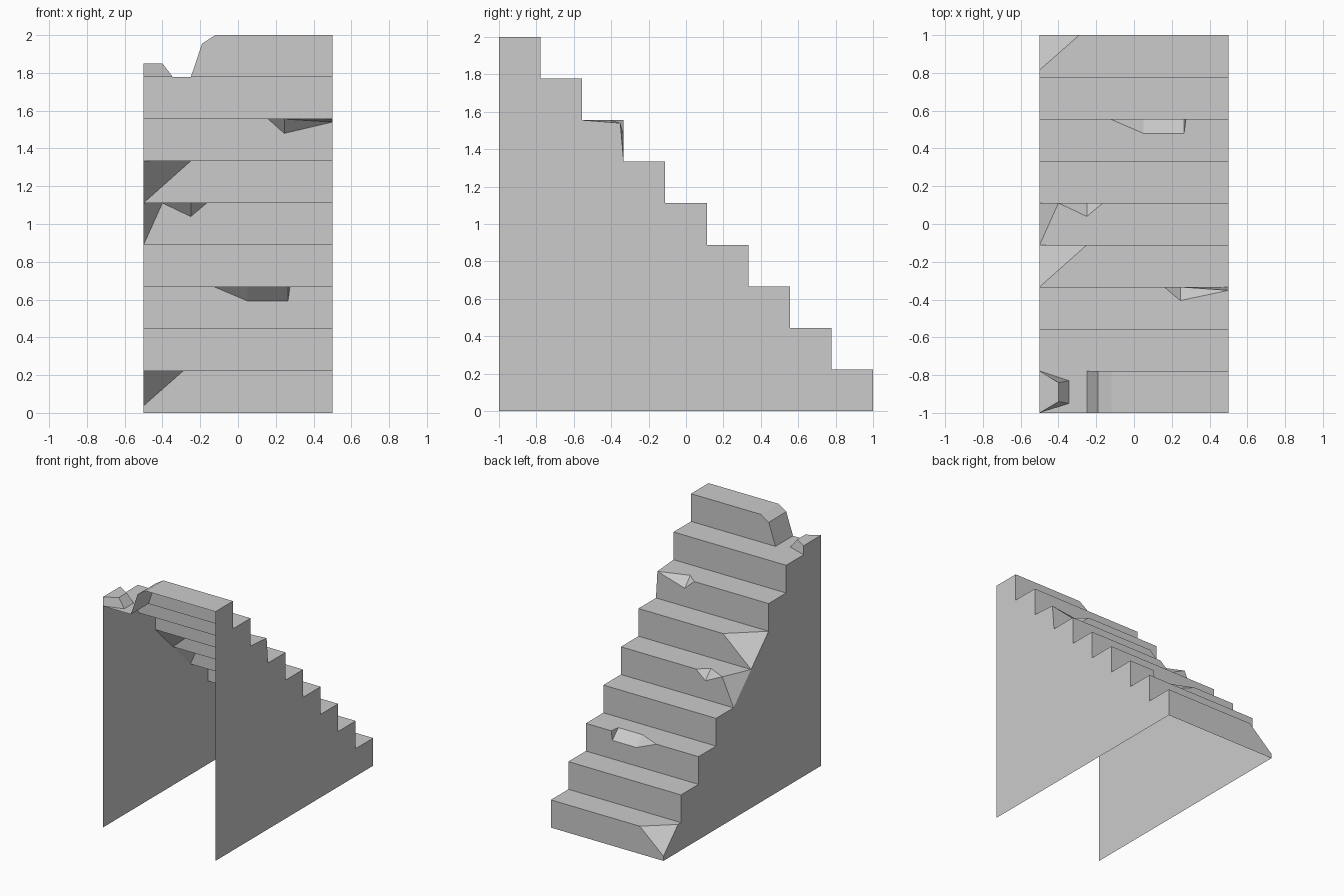
import bpy, bmesh
from mathutils import Vector

if "Cube" in bpy.data.objects:
    bpy.data.objects.remove(bpy.data.objects["Cube"])

N, W = 9, 0.5
S = 2 / N          # tread depth and riser height

# Damage along each step's edge: (x, cut into tread, cut down riser[, pinched])
CHIPS = {
    3: [(-W, 0, 0), (.16, 0, 0), (.245, .072, .076), (W, .018, .016, True)],
    4: [(-W, S, S), (-.25, 0, 0), (W, 0, 0)],
    5: [(-W, S, S), (-.4, 0, 0), (-.25, .071, .072), (-.165, 0, 0), (W, 0, 0)],
    7: [(-W, 0, 0), (-.125, 0, 0), (.05, .076, .074), (.265, .076, .074),
        (.275, 0, 0), (W, 0, 0)],
    9: [(-W, .185, .185), (-.29, 0, 0), (W, 0, 0)],
}
PLAIN = [(-W, 0, 0), (W, 0, 0)]


def face(bm, pts, out):
    """Polygon without repeated points, turned to look along 'out'."""
    clean = []
    for p in map(Vector, pts):
        if all((p - q).length > 1e-4 for q in clean):
            clean.append(p)
    if len(clean) < 3:
        return
    f = bm.faces.new([bm.verts.new(p) for p in clean])
    f.normal_update()
    if f.normal.dot(Vector(out)) < 0:
        f.normal_flip()


def finish(bm, name):
    bmesh.ops.remove_doubles(bm, verts=bm.verts[:], dist=1e-4)
    me = bpy.data.meshes.new(name)
    bm.to_mesh(me)
    bm.free()
    bpy.context.collection.objects.link(bpy.data.objects.new(name, me))


def edge_rows(k):
    """Tread-side and riser-side points of the edge of step k."""
    y, z = -1 + S * k, 2 - S * (k - 1)
    tread, riser = [], []
    for x, t, r, *pinch in CHIPS.get(k, PLAIN):
        if pinch:
            tread.append((x, y - t, z - r))
            riser.append((x, y - t, z - r))
        else:
            tread.append((x, y - t, z))
            riser.append((x, y, z - r))
    return tread, riser


# Treads, risers and chipped faces
bm = bmesh.new()
for k in range(2, N + 1):
    y, z = -1 + S * k, 2 - S * (k - 1)
    tread, riser = edge_rows(k)
    face(bm, [(W, y - S, z), (-W, y - S, z)] + tread, (0, 0, 1))
    face(bm, [(W, y, z - S), (-W, y, z - S)] + riser, (0, 1, 0))
    for i in range(len(tread) - 1):
        face(bm, [tread[i], tread[i + 1], riser[i + 1], riser[i]], (0, 1, 1))
finish(bm, "steps")

# Side walls following the stepped outline; front and underside stay open
y1, z1 = -1 + S, 2 - S
for name, x, end, top in (("left_wall", -W, 0, 1.85), ("right_wall", W, -1, 2)):
    bm = bmesh.new()
    outline = [(x, -1, 0), (x, -1, top), (x, y1, top), (x, y1, z1)]
    for k in range(2, N + 1):
        tread, riser = edge_rows(k)
        outline += [tread[end], riser[end], (x, -1 + S * k, 2 - S * k)]
    face(bm, outline, (x, 0, 0))
    finish(bm, name)

# Broken top step
bm = bmesh.new()
prof = [(-.25, z1), (-.19, 1.955), (-.12, 2), (W, 2)]
for (xa, za), (xb, zb) in zip(prof, prof[1:]):
    face(bm, [(xa, -1, za), (xb, -1, zb), (xb, y1, zb), (xa, y1, za)], (-1, 0, 1))
face(bm, [(x, y1, z) for x, z in prof] + [(W, y1, z1)], (0, 1, 0))
finish(bm, "top_step")

# Remaining corner stub and the exposed floor of the gap
bm = bmesh.new()
cap = [(-W, -1, 1.85), (-.4, -.94, 1.85), (-.4, -.84, 1.85), (-W, y1, 1.85)]
base = [(-W, -1, z1), (-.345, -.95, z1), (-.345, -.83, z1), (-W, y1, z1)]
face(bm, cap, (0, 0, 1))
for i, out in enumerate([(0, -1, 0), (1, 0, 1), (0, 1, 0)]):
    face(bm, [cap[i], cap[i + 1], base[i + 1], base[i]], out)
face(bm, base + [(-.25, y1, z1), (-.25, -1, z1)], (0, 0, 1))
finish(bm, "corner_stub")
